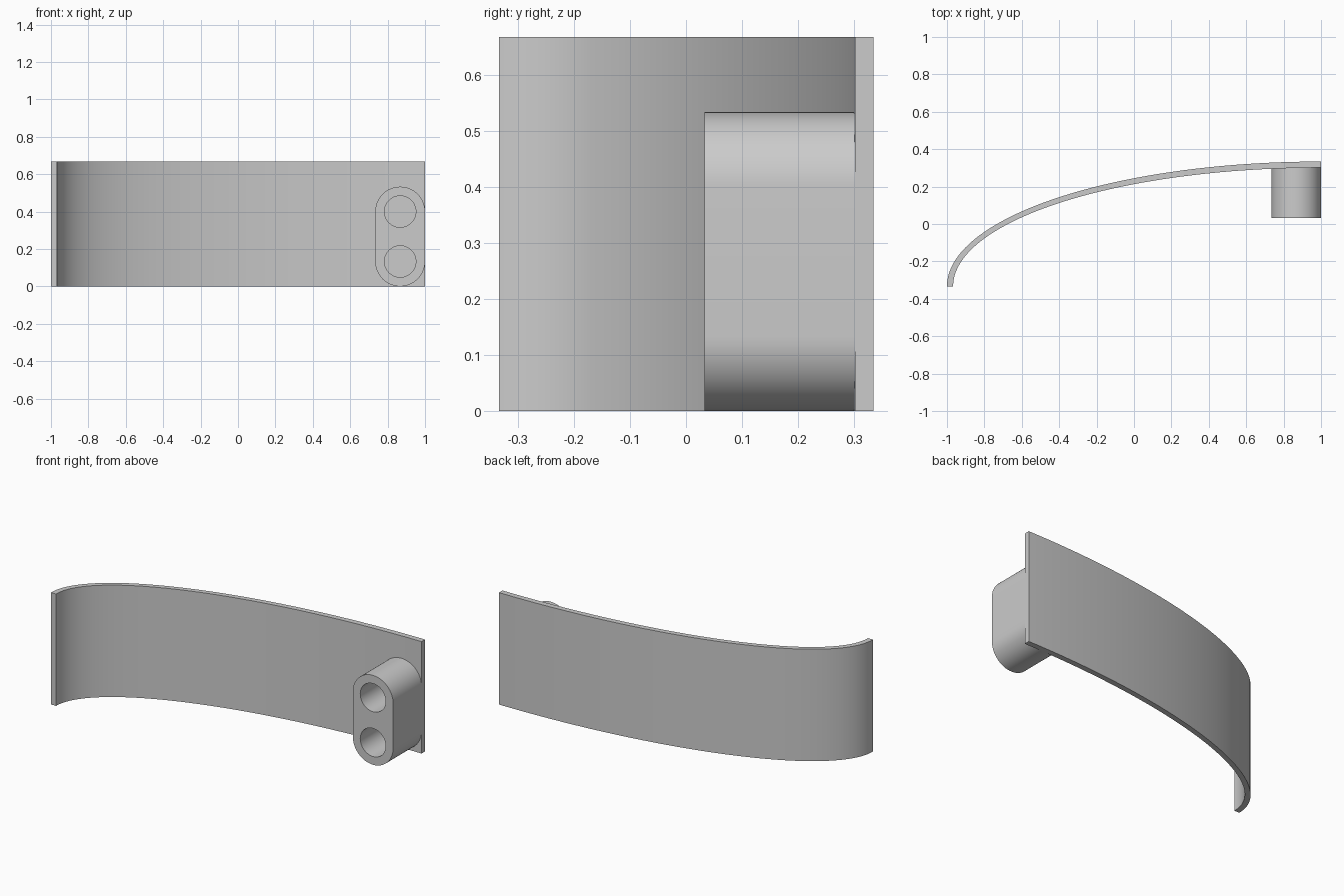
import bpy
import bmesh
from math import cos, sin, pi, radians
from mathutils import Matrix

old = bpy.data.objects.get("Cube")
if old:
    bpy.data.objects.remove(old, do_unlink=True)

grey = bpy.data.materials.new("light grey")
grey.use_nodes = True
colour = (0.6, 0.6, 0.6, 1)
grey.diffuse_color = colour
grey.node_tree.nodes["Principled BSDF"].inputs["Base Color"].default_value = colour


def arc(cx, cy, rx, ry, start, end, steps):
    """Points along an elliptical arc, angles in degrees."""
    angles = [radians(start + (end - start) * i / steps) for i in range(steps + 1)]
    return [(cx + rx * cos(a), cy + ry * sin(a)) for a in angles]


def extrude_outline(name, loops, depth, matrix):
    """Solid from closed 2D loops; loops inside the first one become holes."""
    curve = bpy.data.curves.new(name, "CURVE")
    curve.dimensions = "2D"
    curve.fill_mode = "BOTH"
    curve.extrude = depth / 2
    for loop in loops:
        spline = curve.splines.new("POLY")
        spline.points.add(len(loop) - 1)
        for point, (x, y) in zip(spline.points, loop):
            point.co = (x, y, 0, 1)
        spline.use_cyclic_u = True
    helper = bpy.data.objects.new(name + "_outline", curve)
    bpy.context.scene.collection.objects.link(helper)
    graph = bpy.context.evaluated_depsgraph_get()
    mesh = bpy.data.meshes.new_from_object(helper.evaluated_get(graph))
    bpy.data.objects.remove(helper, do_unlink=True)

    bm = bmesh.new()
    bm.from_mesh(mesh)
    bmesh.ops.remove_doubles(bm, verts=bm.verts, dist=0.0002)
    bmesh.ops.transform(bm, matrix=matrix, verts=bm.verts)
    bmesh.ops.recalc_face_normals(bm, faces=bm.faces)
    bm.to_mesh(mesh)
    bm.free()
    mesh.materials.clear()
    mesh.materials.append(grey)
    obj = bpy.data.objects.new(name, mesh)
    bpy.context.scene.collection.objects.link(obj)
    bpy.ops.object.select_all(action="DESELECT")
    obj.select_set(True)
    bpy.context.view_layer.objects.active = obj
    bpy.ops.object.shade_smooth_by_angle(angle=radians(30))
    return obj


# Curved band: a quarter ellipse of even wall thickness
height, wall = 0.667, 0.033
outer = arc(1, -0.333, 2, 0.667, 90, 180, 64)
inner = arc(1, -0.333, 2 - wall, 0.667 - wall, 180, 90, 64)
extrude_outline("curved_band", [outer + inner], height,
                Matrix.Translation((0, 0, height / 2)))

# Mounting block: rounded slot shape with two round sockets, set into the band
radius, hole, low, high = 0.133, 0.084, 0.133, 0.4
cx, front, back = 0.867, 0.033, 0.302
slot = arc(cx, high, radius, radius, 0, 180, 32) + arc(cx, low, radius, radius, 180, 360, 32)
sockets = [arc(cx, z, hole, hole, 0, 360, 48)[:-1] for z in (low, high)]
extrude_outline("mounting_block", [slot] + sockets, back - front,
                Matrix.Translation((0, (front + back) / 2, 0)) @ Matrix.Rotation(pi / 2, 4, "X"))
